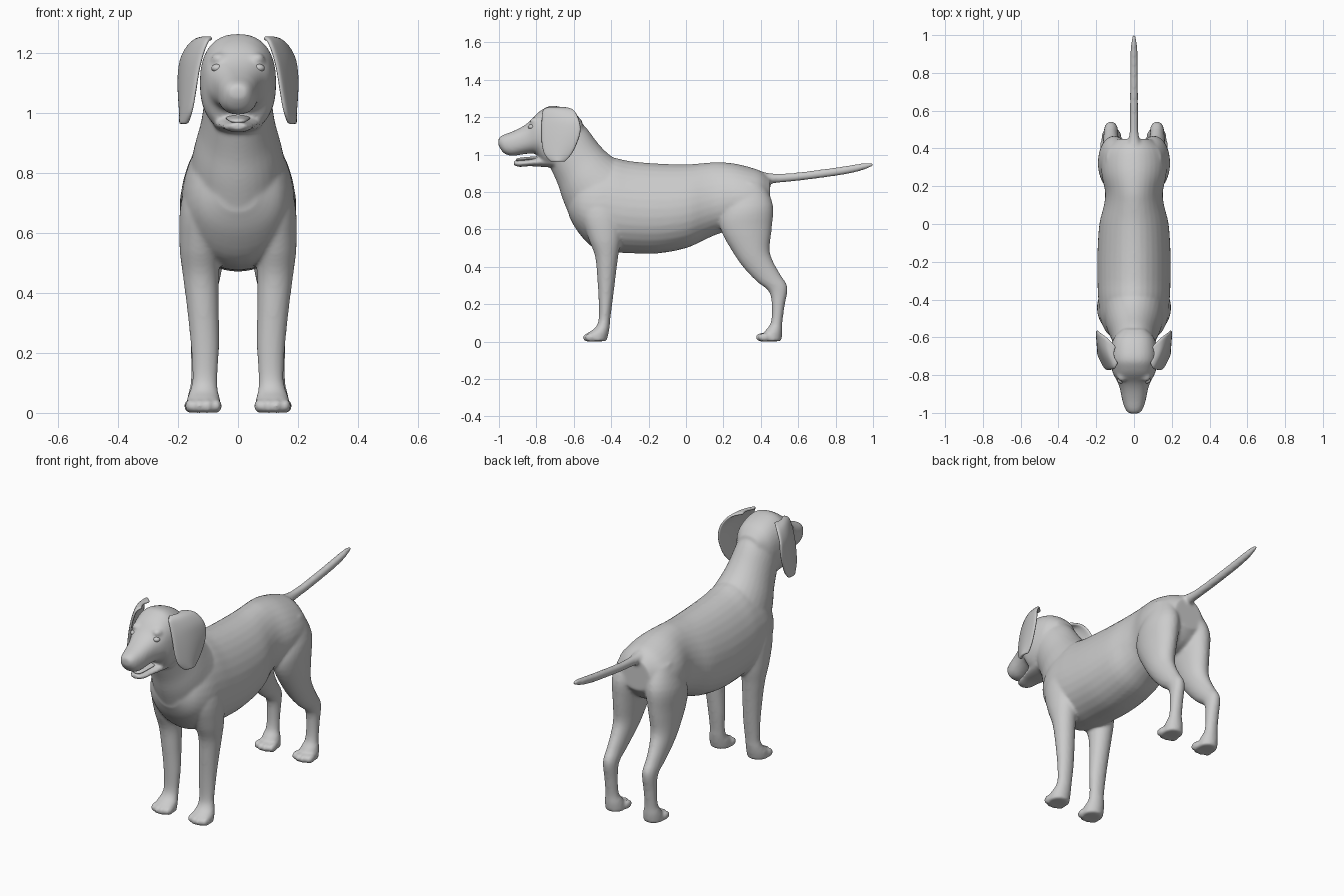
import bpy, bmesh, math
from mathutils import Vector, Matrix

coat = bpy.data.materials.new("grey_coat")
coat.diffuse_color = (0.6, 0.6, 0.6, 1)


def make_object(name, bm):
    bmesh.ops.recalc_face_normals(bm, faces=bm.faces)
    for f in bm.faces:
        f.smooth = True
    me = bpy.data.meshes.new(name)
    bm.to_mesh(me)
    bm.free()
    ob = bpy.data.objects.new(name, me)
    bpy.context.collection.objects.link(ob)
    me.materials.append(coat)
    return ob


def spline(rows, steps=4):
    """Catmull-Rom through rows of numbers."""
    out = []
    for i in range(len(rows) - 1):
        p0, p1, p2 = rows[max(i - 1, 0)], rows[i], rows[i + 1]
        p3 = rows[min(i + 2, len(rows) - 1)]
        for s in range(steps):
            t = s / steps
            out.append([b + 0.5 * t * (c - a + t * (2 * a - 5 * b + 4 * c - d + t * (3 * (b - c) + d - a)))
                        for a, b, c, d in zip(p0, p1, p2, p3)])
    return out + [list(rows[-1])]


def loft(bm, rows, side=1, egg=0.0, power=1.0, n=32):
    """Closed tube; each row is (ya, za, yb, zb, x centre, half width)."""
    rings = []
    for ya, za, yb, zb, xc, w in spline(rows):
        ring = []
        for k in range(n):
            a = 2 * math.pi * k / n
            c, s = math.cos(a), math.sin(a)
            x = w * math.copysign(abs(c) ** power, c) * (1 - egg * s)
            h = math.copysign(abs(s) ** power, s)
            ring.append(bm.verts.new((side * (xc + x), (ya + yb) / 2 + h * (yb - ya) / 2,
                                      (za + zb) / 2 + h * (zb - za) / 2)))
        rings.append(ring)
    for r, q in zip(rings, rings[1:]):
        for k in range(n):
            bm.faces.new((r[k], r[(k + 1) % n], q[(k + 1) % n], q[k]))
    bm.faces.new(rings[0])
    bm.faces.new(rings[-1][::-1])


def upright(rows):
    """Rows (y, z low, z high, half width) as upright sections."""
    return [(y, lo, y, hi, 0, w) for y, lo, hi, w in rows]


def ball(bm, centre, size):
    m = Matrix.Translation(centre) @ Matrix.Diagonal((*size, 1))
    bmesh.ops.create_uvsphere(bm, u_segments=20, v_segments=12, radius=1, matrix=m)


body = bmesh.new()

# Torso
loft(body, upright([
    (-.625, .67, .82, .07), (-.58, .59, .90, .14), (-.50, .505, .97, .178),
    (-.40, .48, .985, .188), (-.30, .473, .965, .192), (-.15, .472, .952, .192),
    (0, .50, .948, .182), (.10, .545, .955, .158), (.17, .575, .96, .152),
    (.26, .60, .952, .17), (.34, .61, .933, .172), (.40, .64, .912, .15),
    (.45, .70, .875, .09)]), egg=0.13)

# Neck
loft(body, [
    (-.60, .62, -.33, .95, 0, .165), (-.655, .75, -.41, 1.0, 0, .145),
    (-.685, .84, -.47, 1.06, 0, .125), (-.72, .92, -.53, 1.14, 0, .113),
    (-.74, .97, -.59, 1.20, 0, .11)])

# Skull and upper muzzle
loft(body, upright([
    (-.555, 1.08, 1.18, .06), (-.60, .99, 1.225, .105), (-.66, .95, 1.252, .123),
    (-.72, .935, 1.262, .127), (-.765, .945, 1.243, .120), (-.80, 1.0, 1.217, .107),
    (-.84, 1.005, 1.175, .086), (-.88, 1.0, 1.147, .073), (-.93, .993, 1.123, .063),
    (-.97, 1.005, 1.108, .051), (-.992, 1.03, 1.097, .038), (-1.003, 1.05, 1.085, .025)]),
    power=0.85)

# Lower jaw
loft(body, upright([
    (-.70, .93, 1.0, .085), (-.78, .935, .988, .074), (-.84, .938, .975, .058),
    (-.89, .934, .97, .045), (-.92, .942, .968, .028)]))

# Tail
loft(body, upright([
    (.38, .80, .915, .06), (.44, .84, .902, .032), (.50, .85, .898, .023),
    (.61, .861, .906, .022), (.82, .889, .934, .021), (.93, .912, .952, .018),
    (.985, .932, .957, .011), (1.002, .94, .952, .006)]))

for side in (-1, 1):
    # Front legs
    loft(body, [
        (-.50, .86, -.38, .86, .10, .045), (-.56, .70, -.34, .70, .118, .072),
        (-.525, .56, -.345, .56, .125, .07), (-.487, .46, -.362, .46, .124, .06),
        (-.475, .35, -.376, .35, .117, .053), (-.467, .22, -.392, .22, .110, .047),
        (-.467, .12, -.405, .12, .110, .042), (-.485, .075, -.408, .08, .113, .046),
        (-.525, .045, -.415, .04, .115, .056), (-.545, .002, -.425, .002, .115, .058)], side)
    # Hind legs
    loft(body, [
        (.26, .86, .42, .84, .085, .06), (.19, .70, .465, .73, .103, .085),
        (.185, .60, .458, .60, .110, .077), (.262, .46, .447, .49, .116, .062),
        (.317, .385, .47, .42, .12, .05), (.38, .32, .507, .355, .122, .041),
        (.445, .265, .543, .29, .122, .037), (.459, .18, .527, .19, .122, .035),
        (.453, .10, .515, .10, .122, .036), (.425, .06, .515, .05, .12, .048),
        (.39, .002, .51, .002, .118, .054)], side)
    # Toes
    for y, xc in ((-.525, .115), (.40, .118)):
        for k in range(4):
            dx = (k - 1.5) * .029
            ball(body, (side * (xc + dx), y + abs(k - 1.5) * .012, .023), (.018, .034, .024))
    # Brow ridges
    ball(body, (side * .062, -.805, 1.178), (.028, .03, .022))

# Nose
ball(body, (0, -.982, 1.076), (.034, .022, .024))

dog = make_object("body", body)
rm = dog.modifiers.new("fuse", 'REMESH')
rm.mode = 'VOXEL'
rm.voxel_size = 0.008
rm.use_smooth_shade = True
sm = dog.modifiers.new("soften", 'SMOOTH')
sm.factor = 0.5
sm.iterations = 8

# Tongue
tongue = bmesh.new()
loft(tongue, upright([(-.74, .975, .995, .045), (-.84, .968, .988, .036), (-.895, .964, .982, .026),
                      (-.91, .967, .976, .012)]))
make_object("tongue", tongue)

# Ears: (z, y front, y back, x front, x back)
ear_rows = [
    (1.248, -.735, -.65, .085, .095), (1.238, -.765, -.60, .10, .145),
    (1.19, -.772, -.573, .118, .183), (1.13, -.774, -.562, .132, .195),
    (1.06, -.772, -.582, .143, .194), (1.0, -.757, -.613, .155, .187),
    (.962, -.72, -.65, .168, .18)]
for side, label in ((-1, "right"), (1, "left")):
    bm = bmesh.new()
    grid = []
    for z, yf, yb, xf, xb in spline(ear_rows, 3):
        grid.append([bm.verts.new((side * (xf + (xb - xf) * t + .015 * math.sin(math.pi * t)),
                                   yf + (yb - yf) * t, z)) for t in [i / 8 for i in range(9)]])
    for r, q in zip(grid, grid[1:]):
        for k in range(8):
            bm.faces.new((r[k], r[k + 1], q[k + 1], q[k]))
    ear = make_object(label + "_ear", bm)
    th = ear.modifiers.new("thickness", 'SOLIDIFY')
    th.thickness = 0.014
    th.offset = 0
    ear.modifiers.new("round", 'SUBSURF').levels = 1

    # Eyes
    bm = bmesh.new()
    ball(bm, (side * .068, -.826, 1.148), (.021, .018, .014))
    make_object(label + "_eye", bm)
